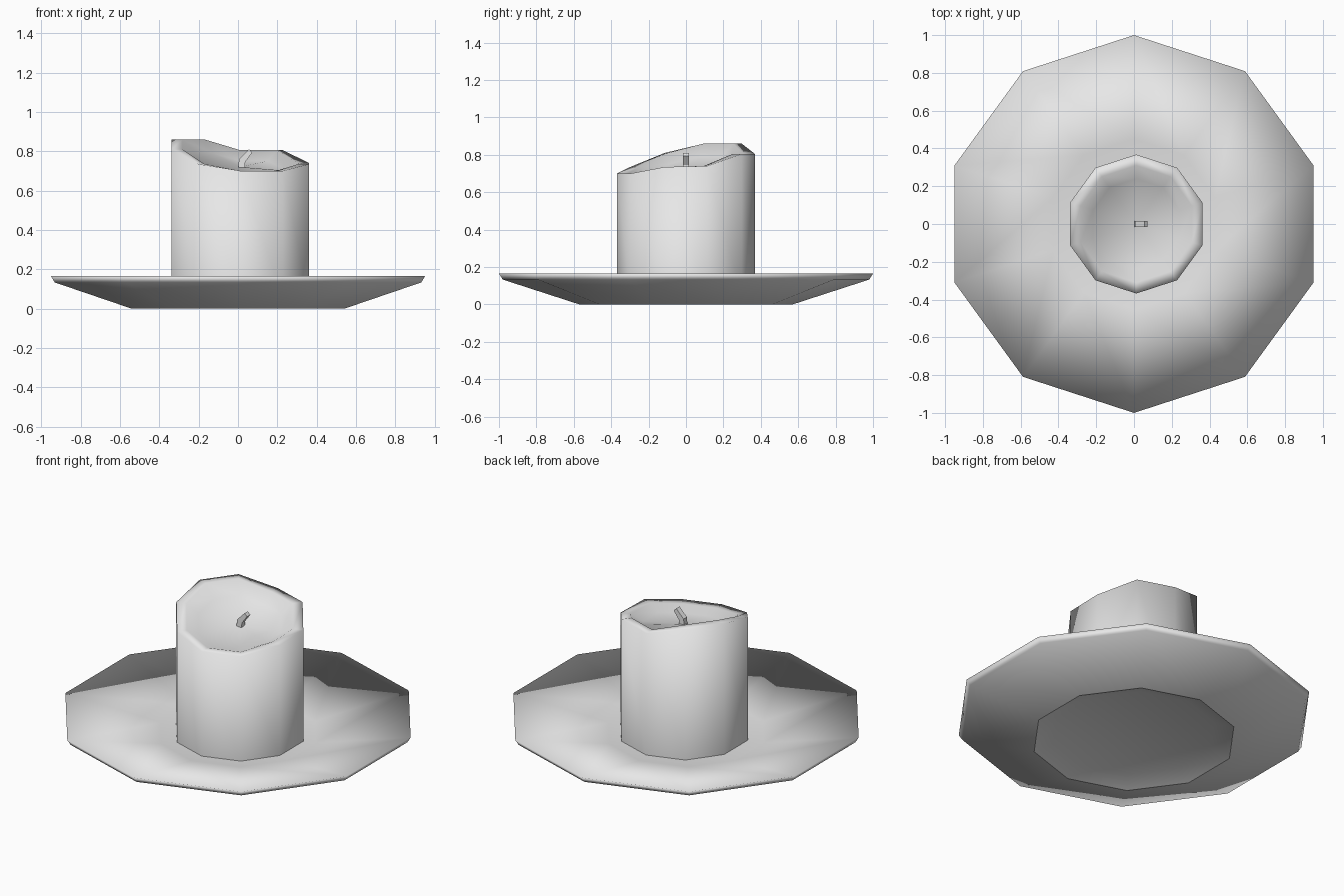
import bpy, bmesh, math

SIDES = 10

cube = bpy.data.objects.get("Cube")
if cube:
    bpy.data.objects.remove(cube, do_unlink=True)

wax_grey = bpy.data.materials.new("light_grey")
wax_grey.use_nodes = True
wax_grey.diffuse_color = (0.8, 0.8, 0.8, 1)
wax_grey.node_tree.nodes["Principled BSDF"].inputs["Base Color"].default_value = (0.8, 0.8, 0.8, 1)


def finish(name, bm, smooth):
    bmesh.ops.recalc_face_normals(bm, faces=bm.faces)
    for face in bm.faces:
        face.smooth = smooth
    mesh = bpy.data.meshes.new(name)
    bm.to_mesh(mesh)
    bm.free()
    mesh.materials.append(wax_grey)
    obj = bpy.data.objects.new(name, mesh)
    bpy.context.collection.objects.link(obj)
    return obj


def bridge(bm, lower, upper):
    n = len(lower)
    for i in range(n):
        j = (i + 1) % n
        bm.faces.new((lower[i], lower[j], upper[j], upper[i]))


def lathe(name, profile, sharp_ring, centre_x, tip_z):
    """Ten-sided turned shape; a profile height may be one value or one per side."""
    bm = bmesh.new()
    rings = []
    for radius, height in profile:
        heights = height if isinstance(height, list) else [height] * SIDES
        ring = []
        for i, z in enumerate(heights):
            a = math.pi / 2 - math.tau * i / SIDES
            ring.append(bm.verts.new((centre_x + radius * math.cos(a), radius * math.sin(a), z)))
        rings.append(ring)
    for lower, upper in zip(rings, rings[1:]):
        bridge(bm, lower, upper)
    bm.faces.new(rings[0])
    tip = bm.verts.new((centre_x, 0, tip_z))
    for i in range(SIDES):
        j = (i + 1) % SIDES
        bm.faces.new((rings[-1][i], rings[-1][j], tip))
        bm.edges.get((rings[sharp_ring][i], rings[sharp_ring][j])).smooth = False
    return finish(name, bm, True)


# Shallow plate: hollowed foot, thin flared lip, raised floor
lathe("plate", [(0.46, 0.04), (0.57, 0), (0.98, 0.133), (1.0, 0.165), (0.45, 0.06)], 1, 0, 0.06)

# Candle with an unevenly melted rim (clockwise from the back) and a sunken pool
rim = [0.805, 0.805, 0.74, 0.735, 0.70, 0.70, 0.735, 0.81, 0.86, 0.86]
pool = [0.71 * z + 0.179 for z in rim]
lathe("candle", [(0.368, 0.05), (0.368, rim), (0.31, rim), (0.24, pool)], 0, 0.012, 0.72)

# Bent square wick: left and right x, z of each section
bm = bmesh.new()
sections = [(0.0, 0.70, 0.035, 0.70), (0.005, 0.758, 0.037, 0.745), (0.055, 0.81, 0.072, 0.793)]
loops = []
for xa, za, xb, zb in sections:
    corners = [(xa, -0.016, za), (xb, -0.016, zb), (xb, 0.016, zb), (xa, 0.016, za)]
    loops.append([bm.verts.new(c) for c in corners])
for lower, upper in zip(loops, loops[1:]):
    bridge(bm, lower, upper)
bm.faces.new(loops[0])
bm.faces.new(loops[-1])
finish("wick", bm, False)
